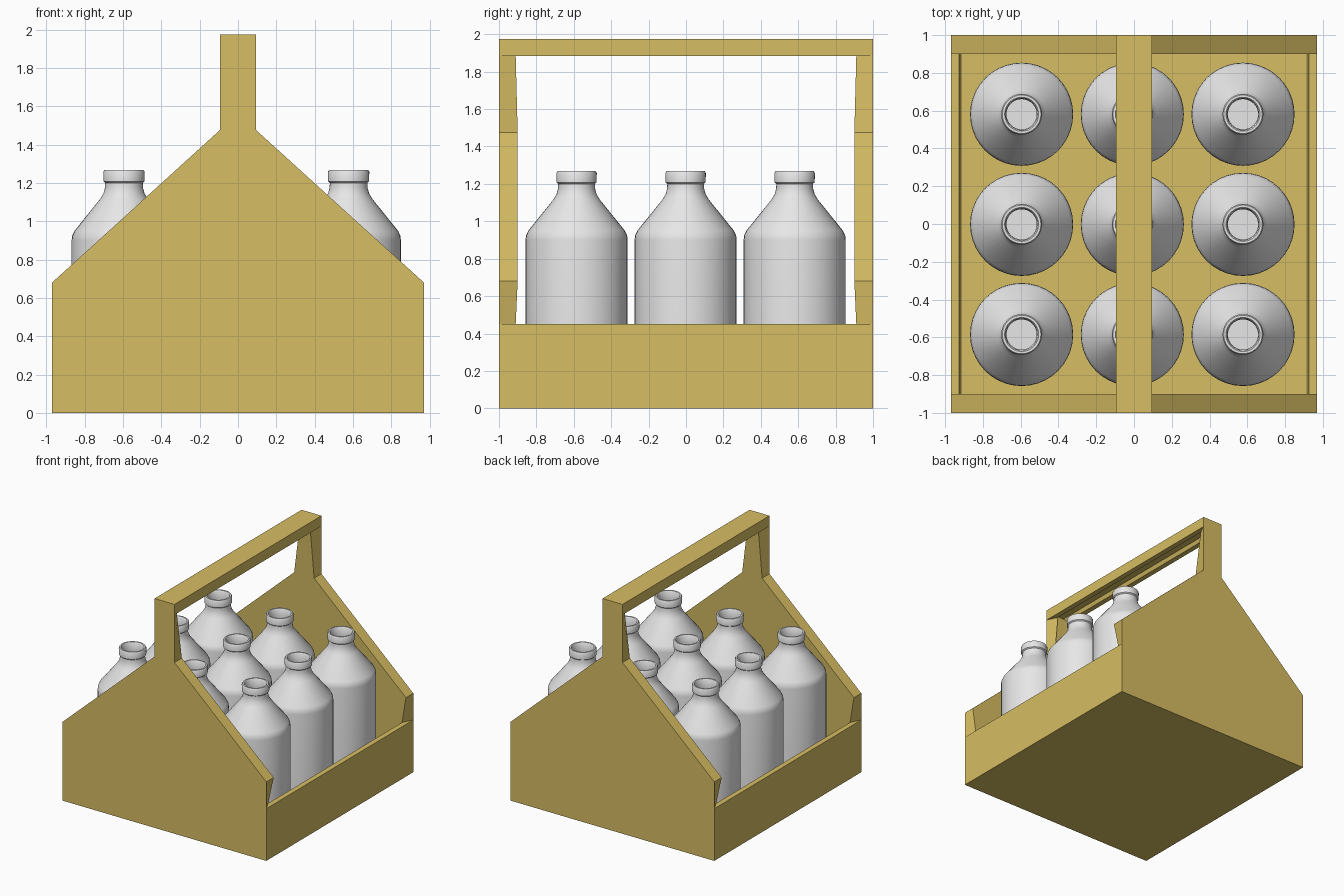
import bpy, bmesh, math

if "Cube" in bpy.data.objects:
    bpy.data.objects.remove(bpy.data.objects["Cube"])


def make_material(name, rgb):
    m = bpy.data.materials.new(name)
    m.diffuse_color = (*rgb, 1)
    m.use_nodes = True
    m.node_tree.nodes["Principled BSDF"].inputs["Base Color"].default_value = m.diffuse_color
    return m


def make_object(name, bm, mat):
    mesh = bpy.data.meshes.new(name)
    bm.to_mesh(mesh)
    bm.free()
    mesh.materials.append(mat)
    ob = bpy.data.objects.new(name, mesh)
    bpy.context.collection.objects.link(ob)
    return ob


wood = make_material("golden_wood", (0.68, 0.51, 0.125))
glass = make_material("pale_grey", (0.8, 0.8, 0.8))

# Carrier: one open outer shell (ends, floor, low sides, handle), thickened inwards
half = [(0.97, 0), (0.97, 0.45), (0.97, 0.68), (0.095, 1.475), (0.095, 1.885), (0.095, 1.975)]
outline = half + [(-x, z) for x, z in reversed(half)]
n = len(outline)
bm = bmesh.new()
front = [bm.verts.new((x, -1, z)) for x, z in outline]
back = [bm.verts.new((x, 1, z)) for x, z in outline]
bm.faces.new(front)
bm.faces.new(back[::-1])
floor = None
for i in (0, 4, 5, 6, 10, 11):          # side, handle lip, handle top, lip, side, floor
    j = (i + 1) % n
    floor = bm.faces.new((front[j], front[i], back[i], back[j]))
bmesh.ops.recalc_face_normals(bm, faces=bm.faces[:])
bm.normal_update()
if floor.normal.z > 0:
    bmesh.ops.reverse_faces(bm, faces=bm.faces[:])
carrier = make_object("carrier_crate", bm, wood)
solid = carrier.modifiers.new("board_thickness", 'SOLIDIFY')
solid.thickness = 0.1
solid.offset = -1

# Bottle: lathed outer wall, rolled lip and inner wall
profile = [(0, 0.06), (0.262, 0.06), (0.273, 0.075), (0.273, 0.9), (0.27, 0.925), (0.258, 0.95),
           (0.125, 1.115), (0.107, 1.145), (0.099, 1.175), (0.098, 1.2), (0.107, 1.208),
           (0.108, 1.258), (0.102, 1.268), (0.09, 1.268), (0.084, 1.26), (0.08, 1.2),
           (0.08, 1.16), (0.105, 1.105), (0.24, 0.94), (0.253, 0.9), (0.253, 0.09), (0, 0.09)]
SEG = 40
bm = bmesh.new()
rings = []
for r, z in profile:
    if r == 0:
        rings.append([bm.verts.new((0, 0, z))] * SEG)
    else:
        rings.append([bm.verts.new((r * math.cos(2 * math.pi * k / SEG),
                                    r * math.sin(2 * math.pi * k / SEG), z)) for k in range(SEG)])
for a, b in zip(rings, rings[1:]):
    for k in range(SEG):
        m = (k + 1) % SEG
        quad = list(dict.fromkeys((a[k], a[m], b[m], b[k])))
        bm.faces.new(quad)
bmesh.ops.recalc_face_normals(bm, faces=bm.faces[:])
bottle = make_object("bottle", bm, glass)
bpy.context.view_layer.objects.active = bottle
bottle.select_set(True)
bpy.ops.object.shade_smooth_by_angle(angle=math.radians(35))

# Three by three bottles sharing one mesh
for i in range(3):
    for j in range(3):
        ob = bottle if i == j == 0 else bottle.copy()
        if ob is not bottle:
            bpy.context.collection.objects.link(ob)
        ob.name = f"bottle_{i}_{j}"
        ob.location = (-0.595 + 0.586 * i, -0.585 + 0.583 * j, 0)
